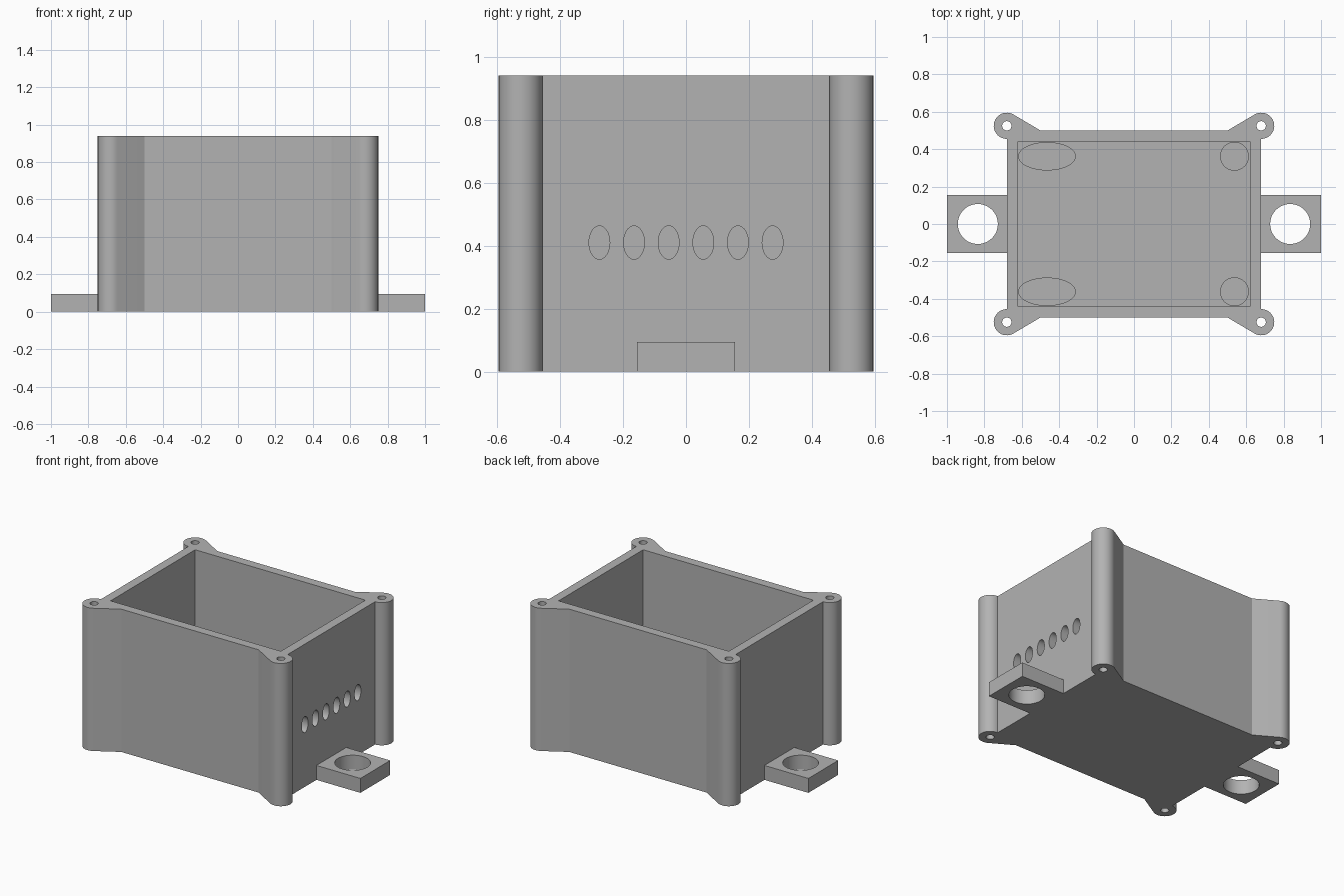
import bpy, bmesh
from math import pi, sin, cos, atan2, asin, hypot
from mathutils import Matrix

if "Cube" in bpy.data.objects:
    bpy.data.objects.remove(bpy.data.objects["Cube"])

grey = bpy.data.materials.new("light_grey")
grey.use_nodes = True
color = (0.45, 0.45, 0.45, 1)
grey.diffuse_color = color
grey.node_tree.nodes["Principled BSDF"].inputs["Base Color"].default_value = color

HEIGHT, WALL, FLOOR = 0.94, 0.06, 0.06
HALF_X, HALF_Y = 0.68, 0.50
BOSS_Y, BOSS_R = 0.525, 0.07


def add_object(name, bm):
    bmesh.ops.recalc_face_normals(bm, faces=bm.faces)
    mesh = bpy.data.meshes.new(name)
    bm.to_mesh(mesh)
    bm.free()
    obj = bpy.data.objects.new(name, mesh)
    bpy.context.collection.objects.link(obj)
    mesh.materials.append(grey)
    return obj


def prism(name, outline, z0, z1):
    bm = bmesh.new()
    face = bm.faces.new([bm.verts.new((x, y, z0)) for x, y in outline])
    top = bmesh.ops.extrude_face_region(bm, geom=[face])["geom"]
    verts = [v for v in top if isinstance(v, bmesh.types.BMVert)]
    bmesh.ops.translate(bm, verts=verts, vec=(0, 0, z1 - z0))
    return add_object(name, bm)


def box(name, x0, x1, y0, y1, z0, z1):
    return prism(name, [(x0, y0), (x1, y0), (x1, y1), (x0, y1)], z0, z1)


def ellipse(cx, cy, rx, ry, n=48):
    return [(cx + rx * cos(2 * pi * i / n), cy + ry * sin(2 * pi * i / n))
            for i in range(n)]


def combine(target, tool, operation):
    mod = target.modifiers.new(operation, "BOOLEAN")
    mod.operation, mod.solver, mod.object = operation, "EXACT", tool
    bpy.context.view_layer.objects.active = target
    bpy.ops.object.modifier_apply(modifier=mod.name)
    bpy.data.objects.remove(tool)


# Box outline: round corner bosses blended into the long walls by tangent ribs
rib_x = 0.5
dx, dy = HALF_X - rib_x, BOSS_Y - HALF_Y
end = pi / 2 + atan2(dy, dx) + asin(BOSS_R / hypot(dx, dy))
corner = [(HALF_X + BOSS_R * cos(a), BOSS_Y + BOSS_R * sin(a))
          for a in (-pi / 2 + (end + pi / 2) * i / 24 for i in range(25))]
corner.append((rib_x, HALF_Y))
half = corner + [(-x, y) for x, y in reversed(corner)]
outline = half + [(-x, -y) for x, y in half]
body = prism("box_body", outline, 0, HEIGHT)

# Mounting tabs at the foot of both short walls
for side in (-1, 1):
    xs = sorted((side * (HALF_X - 0.03), side))
    combine(body, box("tab", *xs, -0.155, 0.155, 0, 0.095), "UNION")

# Open cavity
cx, cy = HALF_X - WALL, HALF_Y - WALL
combine(body, box("cavity", -cx, cx, -cy, cy, FLOOR, HEIGHT + 0.1), "DIFFERENCE")

# Tab holes and screw holes through the corner bosses
for sx in (-1, 1):
    hole = prism("tab_hole", ellipse(sx * 0.835, 0, 0.107, 0.107), -0.1, 0.2)
    combine(body, hole, "DIFFERENCE")
    for sy in (-1, 1):
        hole = prism("screw_hole", ellipse(sx * HALF_X, sy * BOSS_Y, 0.025, 0.025, 24),
                     -0.1, HEIGHT + 0.1)
        combine(body, hole, "DIFFERENCE")

# Row of oval vents through the left wall
for i in range(6):
    vent = prism("vent", ellipse(0, 0, 0.053, 0.033, 32), -0.1, 0.1)
    vent.data.transform(Matrix.Translation((HALF_X - WALL / 2, -0.275 + 0.11 * i, 0.41))
                        @ Matrix.Rotation(pi / 2, 4, "Y"))
    combine(body, vent, "DIFFERENCE")

# Standoffs on the floor: long ovals at one end, round ones at the other
parts = [body]
for sy, label in ((-1, "front"), (1, "back")):
    y = sy * 0.362
    parts.append(prism(label + "_oval_standoff", ellipse(-0.465, y, 0.154, 0.076),
                       FLOOR - 0.01, FLOOR + 0.06))
    parts.append(prism(label + "_round_standoff", ellipse(0.537, y, 0.077, 0.077),
                       FLOOR - 0.01, FLOOR + 0.06))

# Smooth curved walls, sharp edges
bpy.ops.object.select_all(action="DESELECT")
for part in parts:
    part.select_set(True)
bpy.context.view_layer.objects.active = body
bpy.ops.object.shade_smooth_by_angle(angle=pi / 7)
